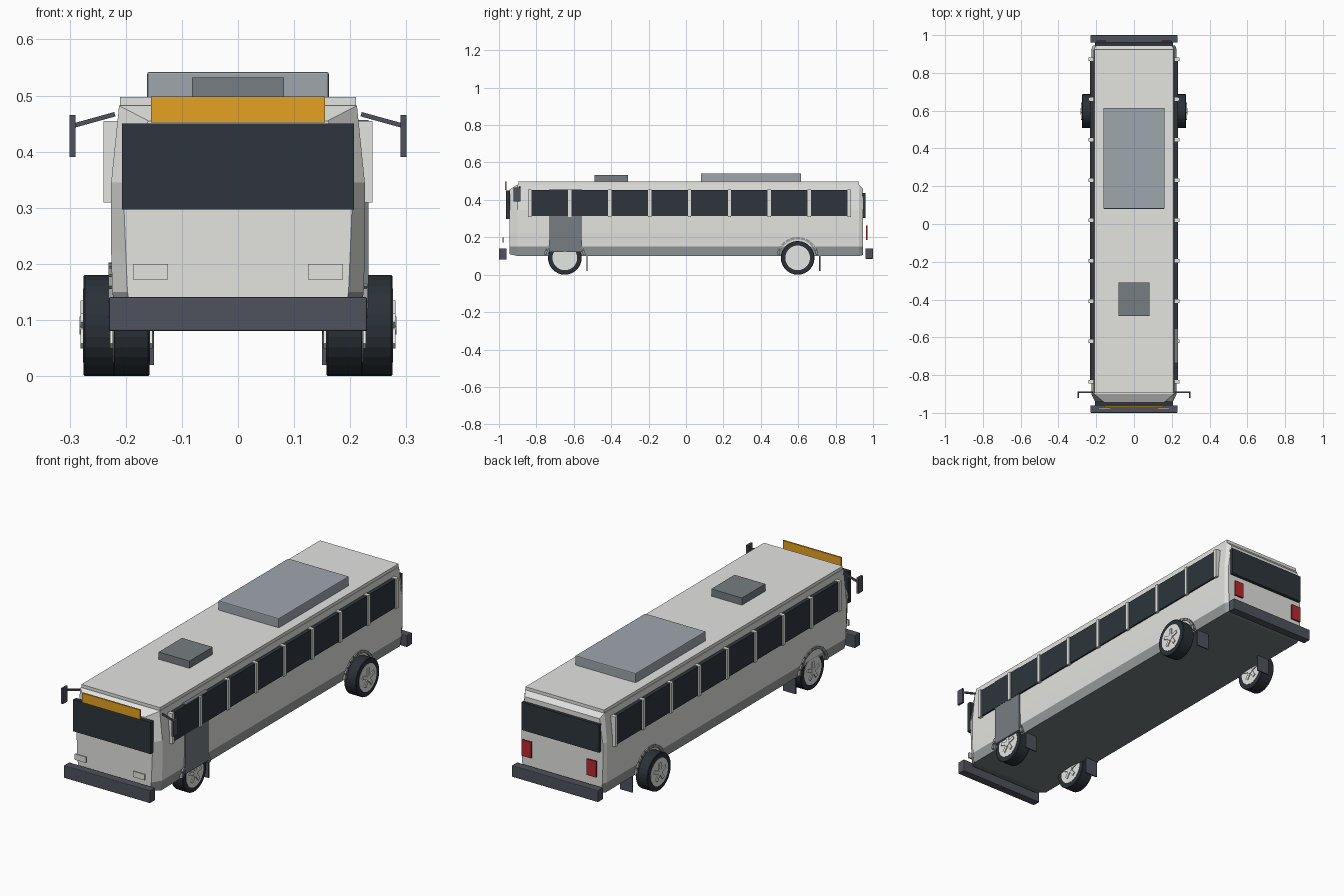
import bpy, bmesh, math
from mathutils import Vector, Matrix

old = bpy.data.objects.get("Cube")
if old:
    bpy.data.objects.remove(old, do_unlink=True)


def material(name, hexcol):
    srgb = [int(hexcol[i:i + 2], 16) / 255 for i in (0, 2, 4)]
    lin = [c / 12.92 if c <= 0.04045 else ((c + 0.055) / 1.055) ** 2.4 for c in srgb]
    m = bpy.data.materials.new(name)
    m.use_nodes = True
    m.diffuse_color = (*lin, 1)
    bsdf = next(n for n in m.node_tree.nodes if n.type == 'BSDF_PRINCIPLED')
    bsdf.inputs["Base Color"].default_value = (*lin, 1)
    return m


PAINT = material("pale_paint", "e3e4e0")
SKIRT = material("skirt_grey", "989c9d")
GLASS = material("dark_glass", "2d353c")
RUBBER = material("tyre_rubber", "2a3138")
TRIM = material("slate_trim", "4f525d")
UNIT = material("cool_grey", "9ea6ae")
HATCH = material("mid_grey", "767d81")
SIGN = material("amber", "e5a121")
LAMP = material("red", "b8292f")
HUB = material("wheel_metal", "e6e8e4")


def finish(name, bm, *mats):
    bmesh.ops.recalc_face_normals(bm, faces=bm.faces)
    me = bpy.data.meshes.new(name)
    bm.to_mesh(me)
    bm.free()
    for m in mats:
        me.materials.append(m)
    ob = bpy.data.objects.new(name, me)
    bpy.context.collection.objects.link(ob)
    return ob


def add_box(bm, lo, hi, turn=None):
    lo, hi = Vector(lo), Vector(hi)
    mat = Matrix.Translation((lo + hi) / 2) @ Matrix.Diagonal((*(hi - lo), 1))
    bmesh.ops.create_cube(bm, size=1, matrix=(turn @ mat) if turn else mat)


def box(name, lo, hi, mat, bevel=0):
    bm = bmesh.new()
    add_box(bm, lo, hi)
    if bevel:
        bmesh.ops.bevel(bm, geom=bm.edges[:], offset=bevel, segments=2, affect='EDGES', profile=0.5)
    return finish(name, bm, mat)


def pair(name, lo, hi, mat):
    # the same box on the left and on the right
    box("left_" + name, lo, hi, mat)
    box("right_" + name, (-hi[0], lo[1], lo[2]), (-lo[0], hi[1], hi[2]), mat)


# Body shell: cross-sections joined along the length
full = [(0.217, 0.1), (0.224, 0.15), (0.226, 0.22), (0.226, 0.345), (0.212, 0.482)]
nose = [(0.19, 0.11), (0.197, 0.15), (0.2, 0.22), (0.205, 0.345), (0.16, 0.455)]
tail = [(0.208, 0.105), (0.215, 0.15), (0.217, 0.22), (0.217, 0.345), (0.2, 0.46)]
bm = bmesh.new()
rings = []
for y, half in ((-0.943, nose), (-0.9, full), (0.925, full), (0.945, tail)):
    loop = half + [(-x, z) for x, z in reversed(half)]
    rings.append([bm.verts.new((x, y, z)) for x, z in loop])
for a, b in zip(rings, rings[1:]):
    for i in range(len(a)):
        j = (i + 1) % len(a)
        bm.faces.new((a[i], a[j], b[j], b[i]))
bm.faces.new(rings[0])
bm.faces.new(rings[-1])
bmesh.ops.recalc_face_normals(bm, faces=bm.faces)
for f in bm.faces:
    if f.normal.z < -0.8:
        f.material_index = 2
    elif f.calc_center_median().z < 0.14:
        f.material_index = 1
finish("body_shell", bm, PAINT, SKIRT, HATCH)

# Roof and its equipment
box("roof_panel", (-0.21, -0.895, 0.478), (0.21, 0.925, 0.497), PAINT)
box("roof_air_unit", (-0.162, 0.08, 0.49), (0.162, 0.615, 0.542), UNIT, 0.004)
box("roof_hatch", (-0.082, -0.488, 0.49), (0.082, -0.31, 0.532), HATCH)

# Front and rear fittings
box("windshield", (-0.207, -0.962, 0.297), (0.207, -0.94, 0.45), GLASS)
box("destination_sign", (-0.155, -0.968, 0.452), (0.155, -0.96, 0.498), SIGN)
box("front_bumper", (-0.23, -1.0, 0.08), (0.23, -0.96, 0.141), TRIM, 0.003)
box("rear_bumper", (-0.23, 0.96, 0.085), (0.23, 1.0, 0.141), TRIM, 0.003)
box("rear_window", (-0.207, 0.94, 0.303), (0.207, 0.96, 0.437), GLASS)
pair("headlight", (0.125, -0.98, 0.172), (0.187, -0.972, 0.2), PAINT)
pair("tail_light", (0.148, 0.963, 0.185), (0.198, 0.971, 0.262), LAMP)

# Side windows, pillars and door
pair("window_band", (0.205, -0.84, 0.313), (0.234, 0.87, 0.452), GLASS)
for i in range(9):
    y = -0.835 + i * 0.2135
    pair("window_pillar", (0.215, y - 0.009, 0.309), (0.24, y + 0.009, 0.455), PAINT)
box("entry_door", (0.205, -0.732, 0.12), (0.233, -0.556, 0.456), HATCH)

# Mirrors on angled arms
for side, s in (("left", 1), ("right", -1)):
    bm = bmesh.new()
    add_box(bm, (s * 0.295 - 0.005, -0.922, 0.39), (s * 0.295 + 0.005, -0.886, 0.465))
    tilt = Matrix.Translation((s * 0.258, -0.89, 0.456)) @ Matrix.Rotation(s * 0.27, 4, 'Y')
    add_box(bm, (-0.04, -0.004, -0.004), (0.04, 0.004, 0.004), tilt)
    finish(side + "_mirror", bm, TRIM)


def drum(bm, radius, width, segs):
    bmesh.ops.create_cone(bm, cap_ends=True, segments=segs, radius1=radius, radius2=radius,
                          depth=width, matrix=Matrix.Rotation(math.pi / 2, 4, 'Y'))


def wheel(name, x, y):
    # tyre with a narrow shoulder
    bm = bmesh.new()
    drum(bm, 0.09, 0.064, 28)
    rims = [e for e in bm.edges if abs(e.verts[0].co.x - e.verts[1].co.x) < 1e-5]
    bmesh.ops.bevel(bm, geom=rims, offset=0.002, segments=1, affect='EDGES')
    tyre = finish(name + "_tyre", bm, RUBBER)
    # metal disc, spokes and cap on both faces
    bm = bmesh.new()
    drum(bm, 0.066, 0.067, 28)
    drum(bm, 0.016, 0.079, 12)
    for k in range(5):
        turn = Matrix.Rotation(k * math.tau / 5, 4, 'X')
        add_box(bm, (-0.038, -0.008, 0.01), (0.038, 0.008, 0.045), turn)
    hub = finish(name + "_hub", bm, HUB)
    for ob in (tyre, hub):
        ob.location = (x, y, 0.09)


# Wheels, segmented arches and mud flaps
for axle, y, x in (("front", -0.648, 0.19), ("rear", 0.597, 0.243)):
    for side, s in (("left", 1), ("right", -1)):
        wheel(f"{axle}_{side}_wheel", s * x, y)
        bm = bmesh.new()
        for k in range(11):
            turn = (Matrix.Translation((s * 0.222, y, 0.09))
                    @ Matrix.Rotation(math.radians(-75 + 15 * k), 4, 'X'))
            add_box(bm, (-0.009, -0.012, 0.099), (0.009, 0.012, 0.112), turn)
        finish(f"{axle}_{side}_arch", bm, SKIRT)
    pair(axle + "_mud_flap", (0.15, y + 0.115, 0.02), (0.216, y + 0.121, 0.11), TRIM)
